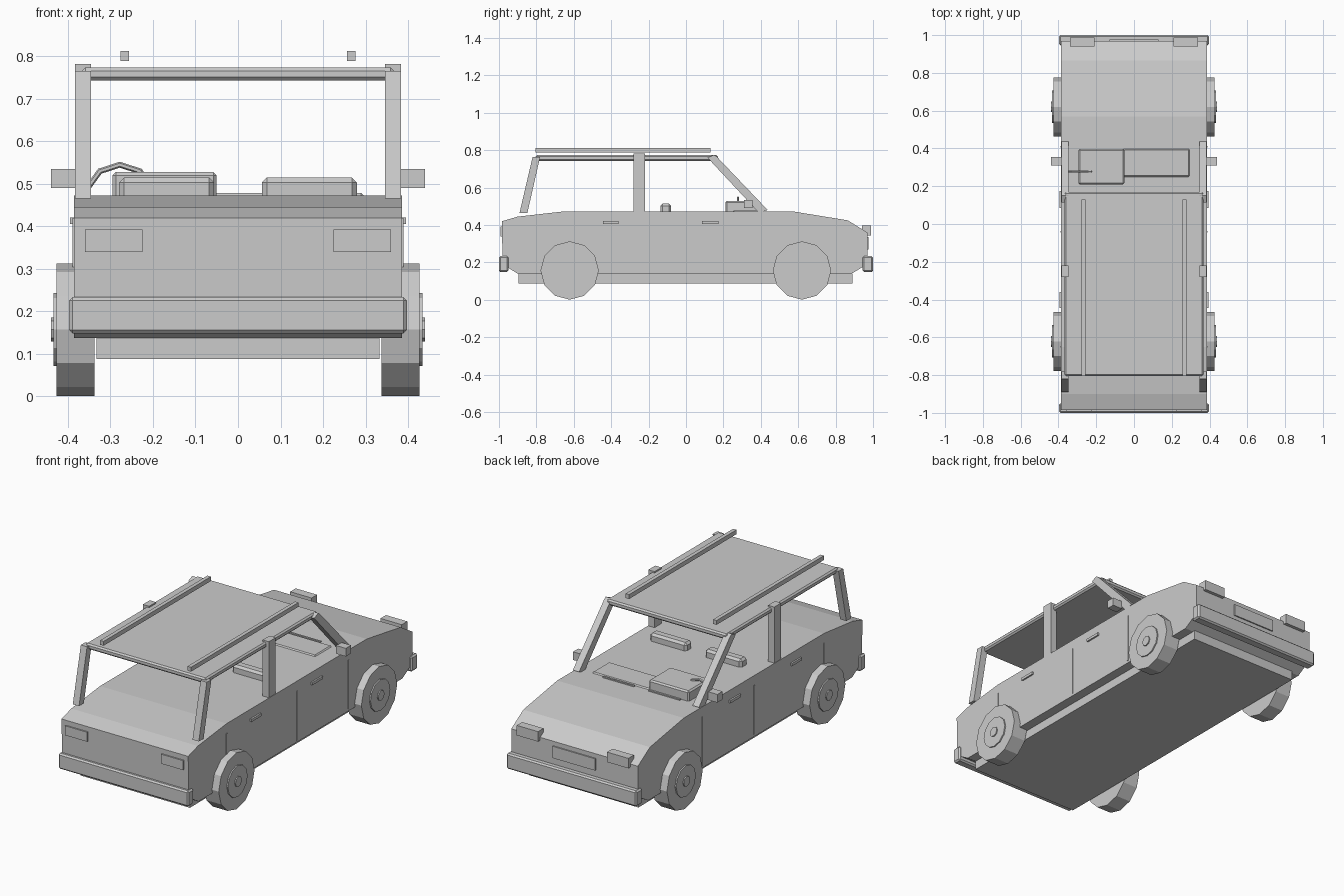
import bpy, bmesh, math
from mathutils import Vector

if "Cube" in bpy.data.objects:
    bpy.data.objects.remove(bpy.data.objects["Cube"])

grey = bpy.data.materials.new("plain grey")
grey.diffuse_color = (0.6, 0.6, 0.6, 1)
grey.use_nodes = True
grey.node_tree.nodes["Principled BSDF"].inputs["Base Color"].default_value = grey.diffuse_color


def finish(name, bm, bevel=0):
    bmesh.ops.recalc_face_normals(bm, faces=bm.faces)
    if bevel:
        bmesh.ops.bevel(bm, geom=bm.edges[:], offset=bevel, segments=1, affect='EDGES')
    me = bpy.data.meshes.new(name)
    bm.to_mesh(me)
    bm.free()
    me.materials.append(grey)
    ob = bpy.data.objects.new(name, me)
    bpy.context.collection.objects.link(ob)
    return ob


def box(name, x, y, z, bevel=0):
    """Box from (min, max) ranges on each axis."""
    bm = bmesh.new()
    bmesh.ops.create_cube(bm, size=1)
    for v in bm.verts:
        v.co = Vector([r[0] if c < 0 else r[1] for r, c in zip((x, y, z), v.co)])
    return finish(name, bm, bevel)


def extrude_x(name, profile, x0, x1, bevel=0):
    """Extrude a (y, z) profile along x."""
    bm = bmesh.new()
    f = bm.faces.new([bm.verts.new((x0, y, z)) for y, z in profile])
    new = bmesh.ops.extrude_face_region(bm, geom=[f])['geom']
    bmesh.ops.translate(bm, vec=(x1 - x0, 0, 0),
                        verts=[g for g in new if isinstance(g, bmesh.types.BMVert)])
    return finish(name, bm, bevel)


def disc(name, xa, xb, y, z, r, n=12, bevel=0):
    """Faceted cylinder lying along x."""
    pts = [(y + r * math.cos(2 * math.pi * i / n), z + r * math.sin(2 * math.pi * i / n))
           for i in range(n)]
    return extrude_x(name, pts, xa, xb, bevel)


def both(x0, x1):
    """Mirrored x ranges with a side label."""
    return (("right", (x0, x1)), ("left", (-x1, -x0)))


# Body shell and sill
extrude_x("body", [(-.895, .137), (-.98, .19), (-.985, .42), (-.90, .445), (-.65, .473),
                   (.57, .473), (.865, .425), (.97, .36), (.97, .19), (.88, .137)], -.386, .386)
box("sill", (-.333, .333), (-.895, .89), (.088, .14))

# Bumpers
box("front_bumper", (-.397, .397), (-1.0, -.95), (.148, .234), .008)
box("rear_bumper", (-.397, .397), (.945, 1.0), (.148, .234), .008)

# Roof panel
box("roof", (-.367, .367), (-.805, .17), (.743, .774), .008)

# Grille plate
box("grille", (-.13, .13), (.96, .977), (.27, .335))

for side, x in both(.346, .384):
    # Roof pillars
    extrude_x(side + "_front_pillar", [(-.89, .465), (-.848, .465), (-.78, .765), (-.82, .765)], *x)
    box(side + "_middle_pillar", x, (-.28, -.22), (.46, .782))
    extrude_x(side + "_rear_pillar", [(.39, .465), (.437, .48), (.165, .765), (.15, .775), (.115, .76)], *x)

for side, x in both(.256, .277):
    box(side + "_roof_rail", x, (-.805, .13), (.789, .813))

for side, x in both(.38, .44):
    box(side + "_mirror", x, (.31, .355), (.49, .535))

for side, x in both(.225, .36):
    box(side + "_front_lamp", x, (-.992, -.96), (.34, .392))

for side, x in both(.21, .34):
    box(side + "_rear_lamp", x, (.94, .988), (.343, .398))

# Door handles and door seams
for side, x in both(.38, .395):
    for i, y in enumerate(((-.445, -.36), (.085, .175))):
        box(f"{side}_door_handle_{i}", x, y, (.406, .421))
for side, x in both(.38, .389):
    for i, y in enumerate((-.65, -.04, .41)):
        box(f"{side}_door_seam_{i}", x, (y - .004, y + .004), (.15, .42))

# Wheels: tyre, hub and cap
for s in (1, -1):
    for y in (-.622, .62):
        disc("tyre", s * .338, s * .427, y, .157, .156)
        disc("hub", s * .42, s * .434, y, .157, .086)
        disc("hub_cap", s * .43, s * .44, y, .157, .028, 8)

# Cabin: seat tops, dashboard, wipers
for side, x in both(.056, .28):
    box(side + "_seat_top", x, (-.137, -.08), (.42, .515), .012)
box("dashboard_binnacle", (-.295, -.05), (.21, .397), (.44, .528), .008)
box("dashboard", (-.06, .295), (.25, .397), (.44, .479), .006)
for i, x in enumerate(((-.25, -.06), (.03, .22))):
    box(f"wiper_{i}", x, (.402, .412), (.465, .479))

# Steering wheel ring
n, k = 10, 6
bm = bmesh.new()
rings = []
for i in range(n):
    a = 2 * math.pi * (i + .5) / n
    ring = []
    for j in range(k):
        b = 2 * math.pi * j / k
        r = .08 + .007 * math.cos(b)
        ring.append(bm.verts.new((-.278 + r * math.cos(a), .278 + .007 * math.sin(b), .465 + r * math.sin(a))))
    rings.append(ring)
for i in range(n):
    p, q = rings[i], rings[(i + 1) % n]
    for j in range(k):
        bm.faces.new((p[j], q[j], q[(j + 1) % k], p[(j + 1) % k]))
finish("steering_wheel", bm)
